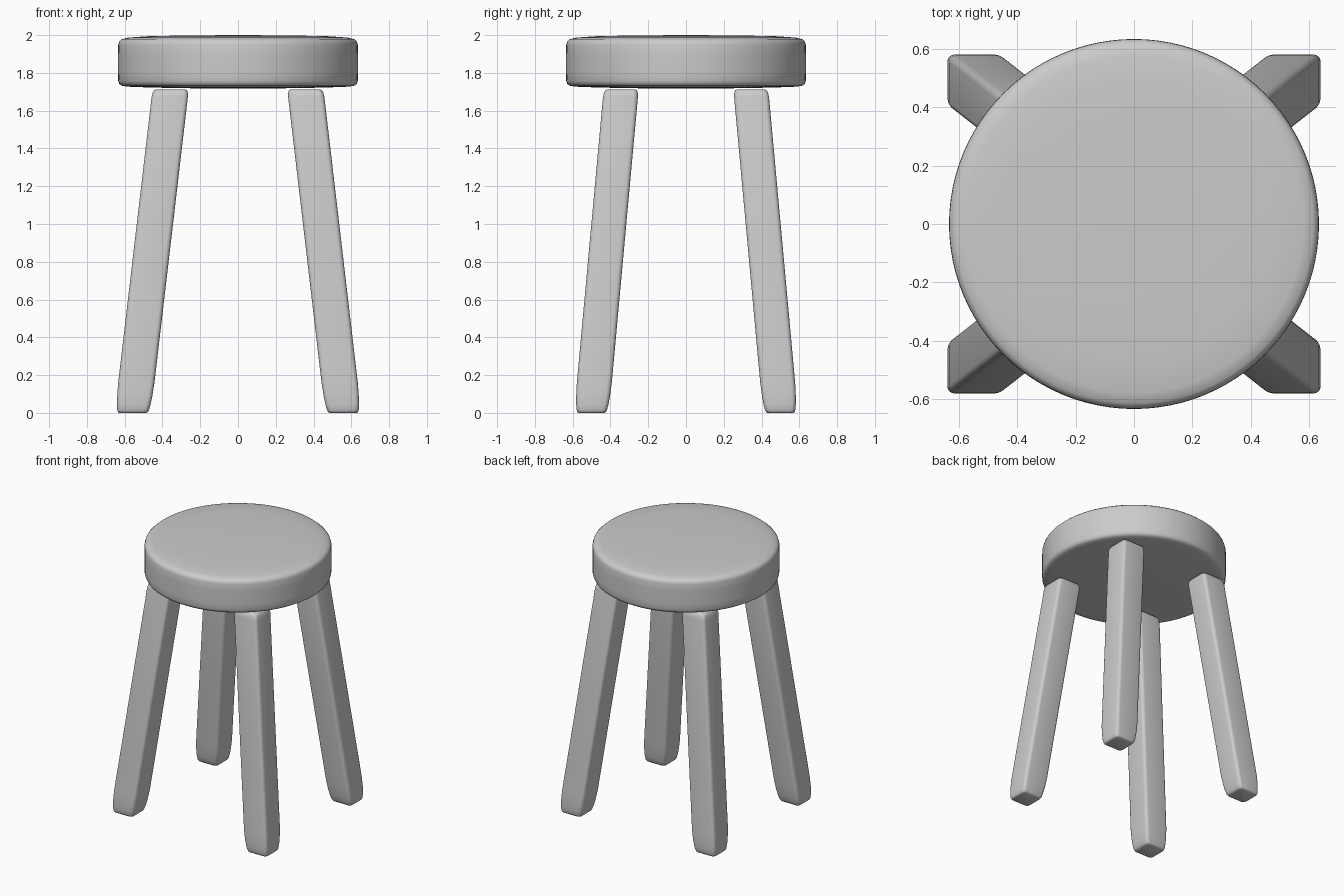
import bpy, bmesh, math

if "Cube" in bpy.data.objects:
    bpy.data.objects.remove(bpy.data.objects["Cube"])


def finish(bm, name):
    bmesh.ops.recalc_face_normals(bm, faces=bm.faces)
    mesh = bpy.data.meshes.new(name)
    bm.to_mesh(mesh)
    bm.free()
    mesh.shade_smooth()
    obj = bpy.data.objects.new(name, mesh)
    bpy.context.collection.objects.link(obj)
    return obj


def loft(rings, name):
    """Bridge successive closed rings of points and cap both ends."""
    bm = bmesh.new()
    loops = [[bm.verts.new(p) for p in ring] for ring in rings]
    n = len(loops[0])
    for a, b in zip(loops, loops[1:]):
        for i in range(n):
            j = (i + 1) % n
            bm.faces.new((a[i], a[j], b[j], b[i]))
    bm.faces.new(loops[0])
    bm.faces.new(loops[-1])
    return finish(bm, name)


# Seat: round cushion-like disc, slightly domed above and below
seat_profile = [(0.02, 1.717), (0.3, 1.719), (0.48, 1.723), (0.58, 1.727),
                (0.613, 1.731), (0.628, 1.74), (0.634, 1.757), (0.635, 1.80),
                (0.635, 1.90), (0.634, 1.95), (0.629, 1.967), (0.615, 1.979),
                (0.58, 1.987), (0.48, 1.994), (0.3, 1.998), (0.02, 2.0)]
SIDES = 96
loft([[(r * math.cos(2 * math.pi * i / SIDES), r * math.sin(2 * math.pi * i / SIDES), z)
       for i in range(SIDES)] for r, z in seat_profile], "seat")


# Legs: rounded square bars, splayed outward, with softened feet
def section(z, inset, sx, sy):
    cx, cy = 0.557 - 0.117 * z, 0.500 - 0.0915 * z
    hx, hy, rad = 0.096 - inset, 0.0925 - inset, 0.024
    pts = []
    for k in range(4):
        mid = math.pi / 4 + k * math.pi / 2
        ox = math.copysign(hx - rad, math.cos(mid))
        oy = math.copysign(hy - rad, math.sin(mid))
        for s in range(5):
            a = k * math.pi / 2 + s * math.pi / 8
            pts.append((sx * (cx + ox + rad * math.cos(a)),
                        sy * (cy + oy + rad * math.sin(a)), z))
    return pts


leg_profile = [(0.0, 0.024), (0.004, 0.017), (0.016, 0.012), (0.045, 0.007),
               (0.09, 0.003), (0.16, 0.0), (0.9, 0.0), (1.67, 0.0),
               (1.695, 0.003), (1.708, 0.009), (1.712, 0.018)]
for side, sx in (("left", -1), ("right", 1)):
    for end, sy in (("front", -1), ("back", 1)):
        loft([section(z, inset, sx, sy) for z, inset in leg_profile],
             f"{end}_{side}_leg")
